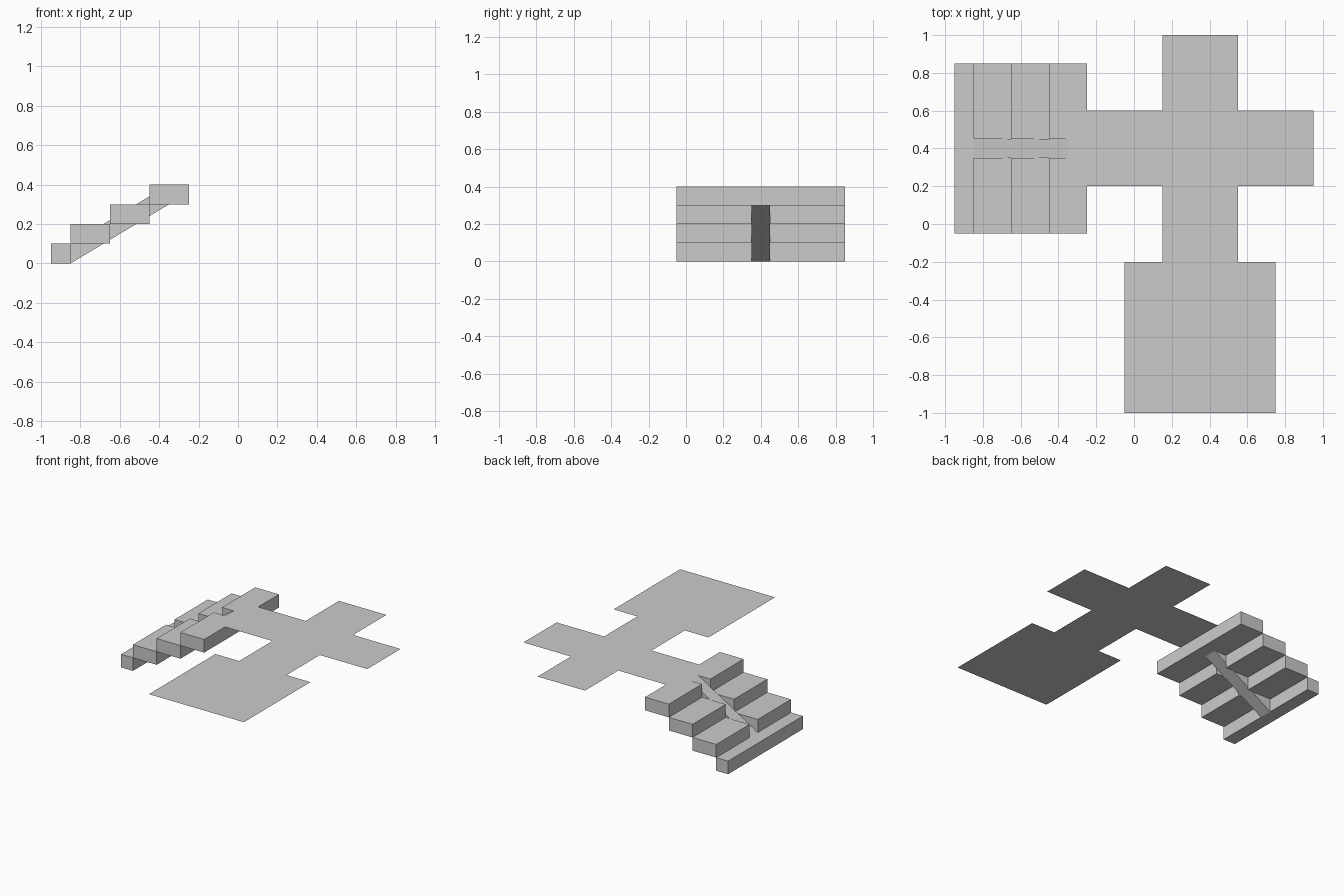
import bpy, bmesh
from mathutils import Vector

if "Cube" in bpy.data.objects:
    bpy.data.objects.remove(bpy.data.objects["Cube"])


def prism(name, outline, offset=None):
    """Flat polygon, optionally extruded along offset into a solid."""
    bm = bmesh.new()
    face = bm.faces.new([bm.verts.new(p) for p in outline])
    if offset:
        geom = bmesh.ops.extrude_face_region(bm, geom=[face], use_keep_orig=True)["geom"]
        verts = [g for g in geom if isinstance(g, bmesh.types.BMVert)]
        bmesh.ops.translate(bm, verts=verts, vec=Vector(offset))
        bmesh.ops.recalc_face_normals(bm, faces=bm.faces)
    mesh = bpy.data.meshes.new(name)
    bm.to_mesh(mesh)
    bm.free()
    obj = bpy.data.objects.new(name, mesh)
    bpy.context.collection.objects.link(obj)
    return obj


def block(name, x0, x1, y0, y1, z0, z1):
    return prism(name, [(x0, y0, z0), (x1, y0, z0), (x1, y1, z0), (x0, y1, z0)],
                 (0, 0, z1 - z0))


RISE = 0.1
Y0, Y1 = -0.05, 0.85      # stair width
R0, R1 = 0.35, 0.45       # ramp channel

# Paper-thin upper floor: crossing corridors leading to a square room
floor_xy = [(-0.25, 0.2), (0.15, 0.2), (0.15, -0.2), (-0.05, -0.2),
            (-0.05, -1), (0.75, -1), (0.75, -0.2), (0.55, -0.2),
            (0.55, 0.2), (0.95, 0.2), (0.95, 0.6), (0.55, 0.6),
            (0.55, 1), (0.15, 1), (0.15, 0.6), (-0.25, 0.6)]
prism("floor", [(x, y, 0.4) for x, y in floor_xy])

# Bottom step, full width
block("bottom_step", -0.95, -0.85, Y0, Y1, 0, RISE)

# Middle steps, split by the ramp channel
for i in range(2):
    x, z = -0.85 + 0.2 * i, RISE * (i + 1)
    for side, (a, b) in {"front": (Y0, R0), "back": (R1, Y1)}.items():
        block(f"step_{i + 2}_{side}", x, x + 0.2, a, b, z, z + RISE)

# Top step, notched where the ramp arrives
top_xy = [(-0.45, Y0), (-0.25, Y0), (-0.25, Y1), (-0.45, Y1),
          (-0.45, R1), (-0.35, R1), (-0.35, R0), (-0.45, R0)]
prism("top_step", [(x, y, 0.3) for x, y in top_xy], (0, 0, RISE))

# Sloping ramp through the channel
ramp_xz = [(-0.85, 0), (-0.35, 0.3), (-0.35, 0.4), (-0.85, 0.1)]
prism("ramp", [(x, R0, z) for x, z in ramp_xz], (0, R1 - R0, 0))
